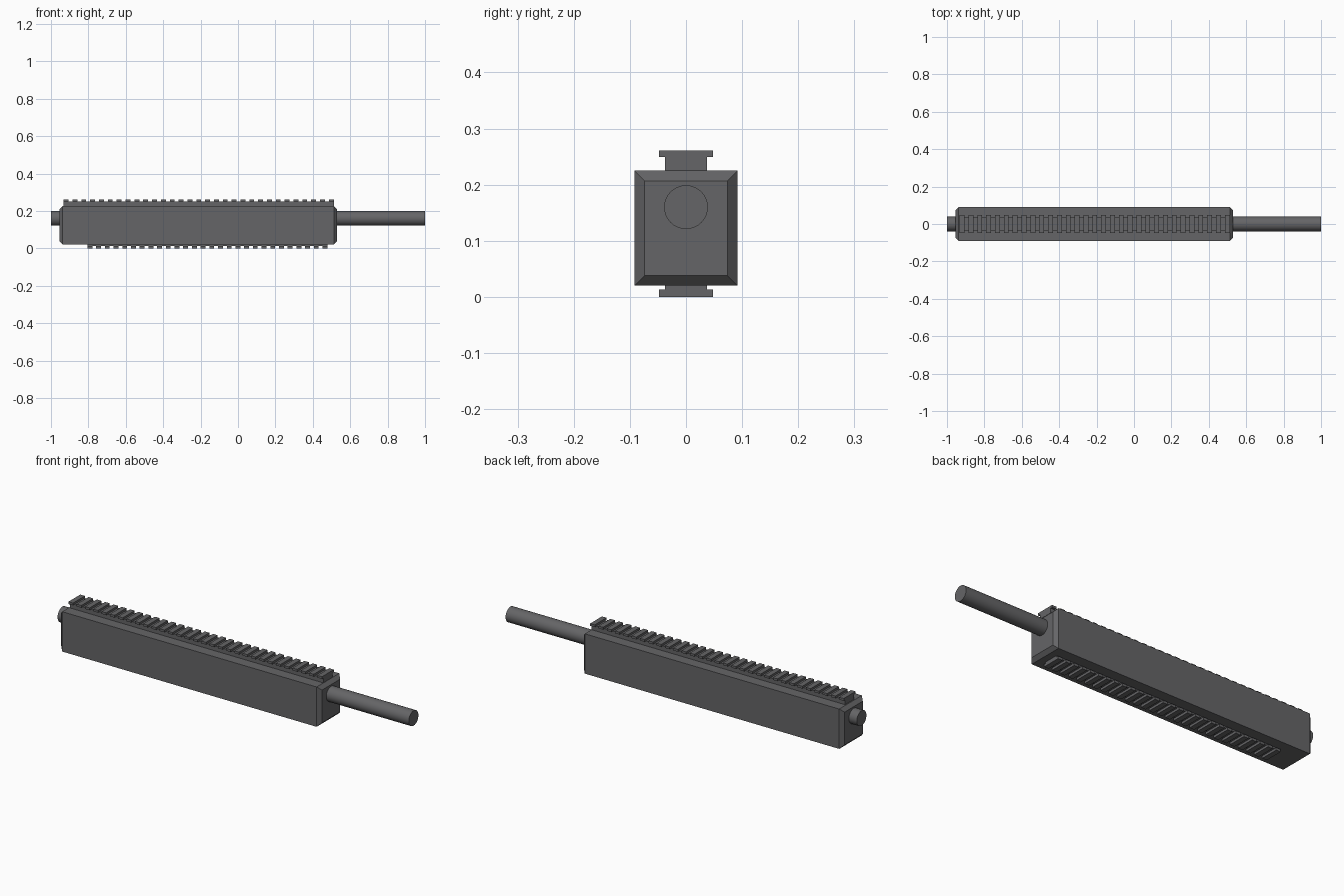
import bpy, bmesh, math
from mathutils import Matrix

if "Cube" in bpy.data.objects:
    bpy.data.objects.remove(bpy.data.objects["Cube"], do_unlink=True)

# Single dark grey metal
metal = bpy.data.materials.new("dark_grey_metal")
metal.use_nodes = True
colour = (0.13, 0.13, 0.135, 1)
metal.diffuse_color = colour
metal.node_tree.nodes["Principled BSDF"].inputs["Base Color"].default_value = colour


def finish(name, bm):
    bmesh.ops.recalc_face_normals(bm, faces=bm.faces[:])
    mesh = bpy.data.meshes.new(name)
    bm.to_mesh(mesh)
    bm.free()
    mesh.materials.append(metal)
    obj = bpy.data.objects.new(name, mesh)
    bpy.context.collection.objects.link(obj)
    return obj


def add_box(bm, x0, x1, half_y, z0, z1):
    size = Matrix.Diagonal((x1 - x0, 2 * half_y, z1 - z0, 1))
    place = Matrix.Translation(((x0 + x1) / 2, 0, (z0 + z1) / 2))
    return bmesh.ops.create_cube(bm, size=1, matrix=place @ size)["verts"]


# Housing: square block with both ends chamfered
bm = bmesh.new()
add_box(bm, -0.955, 0.53, 0.092, 0.02, 0.225)
ends = [f for f in bm.faces if abs(f.normal.x) > 0.9]
rim = list({e for f in ends for e in f.edges})
bmesh.ops.bevel(bm, geom=rim, offset=0.018, segments=1, affect='EDGES')
finish("housing", bm)


# Rails: narrow base with evenly spaced wider cross teeth
def rail(name, x0, x1, count, base_z, teeth_z):
    bm = bmesh.new()
    add_box(bm, x0, x1, 0.037, *base_z)
    finish(name + "_base", bm)
    bm = bmesh.new()
    width = 0.026
    pitch = (x1 - x0 - width) / (count - 1)
    for i in range(count):
        x = x0 + i * pitch
        add_box(bm, x, x + width, 0.048, *teeth_z)
    finish(name + "_teeth", bm)


rail("top_rail", -0.932, 0.512, 31, (0.224, 0.25), (0.249, 0.261))
rail("bottom_rail", -0.805, 0.478, 28, (0.012, 0.021), (0, 0.013))

# Rod running through the whole housing
bm = bmesh.new()
bmesh.ops.create_cone(bm, cap_ends=True, segments=32, radius1=0.039, radius2=0.039, depth=2,
                      matrix=Matrix.Translation((0, 0, 0.16)) @ Matrix.Rotation(math.pi / 2, 4, 'Y'))
rod = finish("through_rod", bm)
bpy.ops.object.select_all(action='DESELECT')
rod.select_set(True)
bpy.context.view_layer.objects.active = rod
bpy.ops.object.shade_smooth_by_angle(angle=math.radians(40))
